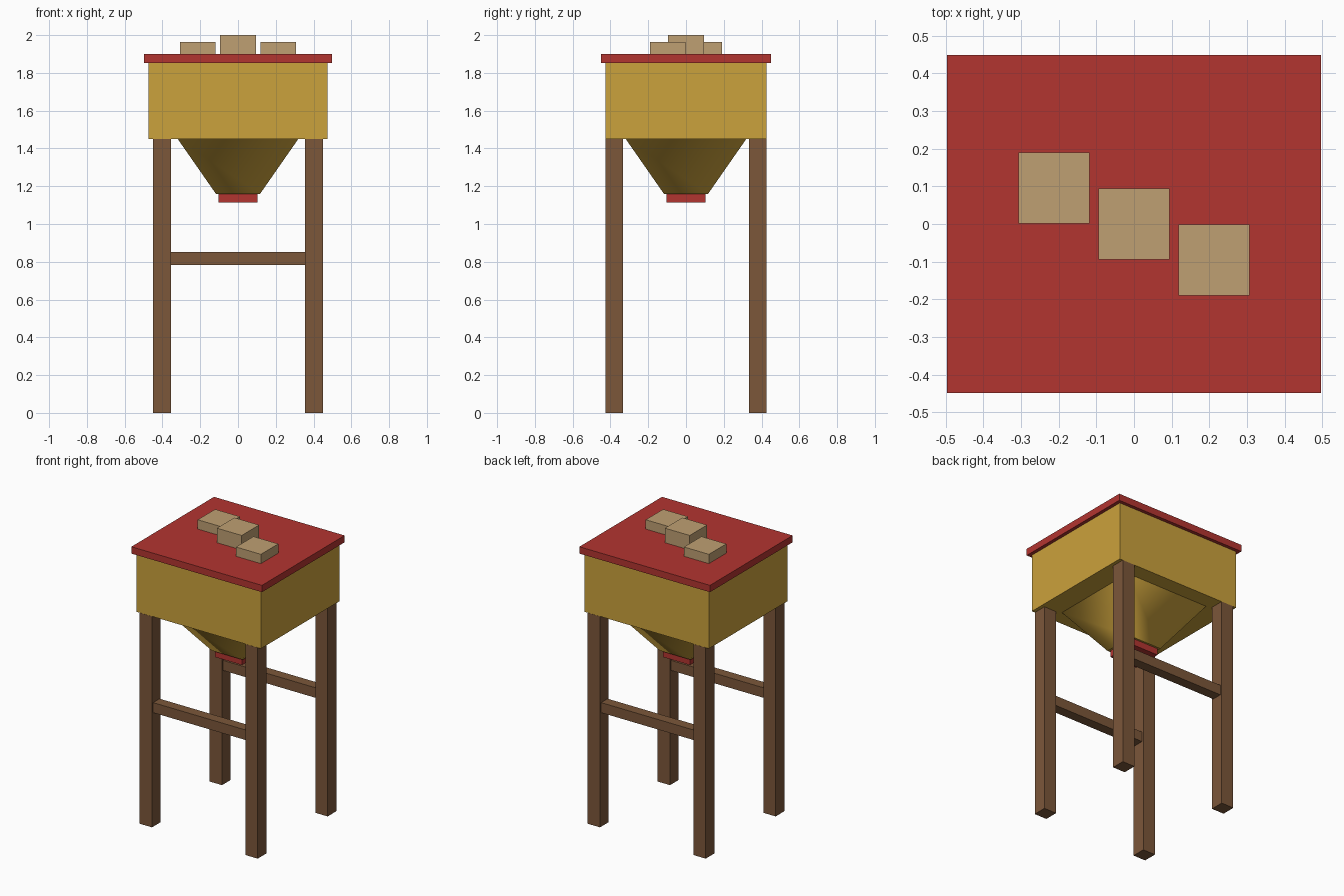
import bpy, bmesh, math
from mathutils import Matrix

if "Cube" in bpy.data.objects:
    bpy.data.objects.remove(bpy.data.objects["Cube"])


def material(name, rgb):
    m = bpy.data.materials.new(name)
    m.diffuse_color = (*rgb, 1)
    m.use_nodes = True
    m.node_tree.nodes["Principled BSDF"].inputs["Base Color"].default_value = m.diffuse_color
    return m


wood = material("brown_wood", (0.20, 0.095, 0.042))
yellow = material("yellow_paint", (0.60, 0.36, 0.045))
red = material("red_paint", (0.45, 0.035, 0.03))
tan = material("tan_block", (0.52, 0.35, 0.17))


def finish(name, bm, mat):
    me = bpy.data.meshes.new(name)
    bm.to_mesh(me)
    bm.free()
    me.materials.append(mat)
    ob = bpy.data.objects.new(name, me)
    bpy.context.collection.objects.link(ob)
    return ob


def box(name, x, y, z0, z1, sx, sy, mat):
    bm = bmesh.new()
    bmesh.ops.create_cube(bm, size=1, matrix=Matrix.Translation((x, y, (z0 + z1) / 2))
                          @ Matrix.Diagonal((sx, sy, z1 - z0, 1)))
    return finish(name, bm, mat)


# Legs and the front and back cross rails
for row, y in (("front", -0.38), ("back", 0.38)):
    for side, x in (("left", -0.402), ("right", 0.402)):
        box(f"{row}_{side}_leg", x, y, 0, 1.45, 0.094, 0.094, wood)
    box(f"{row}_rail", 0, y, 0.784, 0.853, 0.71, 0.07, wood)

# Bin and overhanging lid
box("bin", 0, 0, 1.45, 1.853, 0.946, 0.852, yellow)
box("lid", 0, 0, 1.853, 1.9, 0.993, 0.898, red)

# Four-sided funnel with smooth-shaded sides, and outlet collar
bm = bmesh.new()
bmesh.ops.create_cone(bm, cap_ends=True, segments=4,
                      radius1=0.117 * math.sqrt(2), radius2=0.319 * math.sqrt(2),
                      depth=0.29, matrix=Matrix.Translation((0, 0, 1.305))
                      @ Matrix.Rotation(math.pi / 4, 4, 'Z'))
bm.normal_update()
for f in bm.faces:
    f.smooth = abs(f.normal.z) < 0.95
finish("funnel", bm, yellow)
box("outlet", 0, 0, 1.115, 1.162, 0.208, 0.208, red)

# Blocks resting on the lid
for name, x, y, top in (("left", -0.213, 0.096, 1.964), ("middle", 0, 0, 2.0),
                        ("right", 0.213, -0.096, 1.964)):
    box(f"{name}_block", x, y, 1.9, top, 0.189, 0.189, tan)
